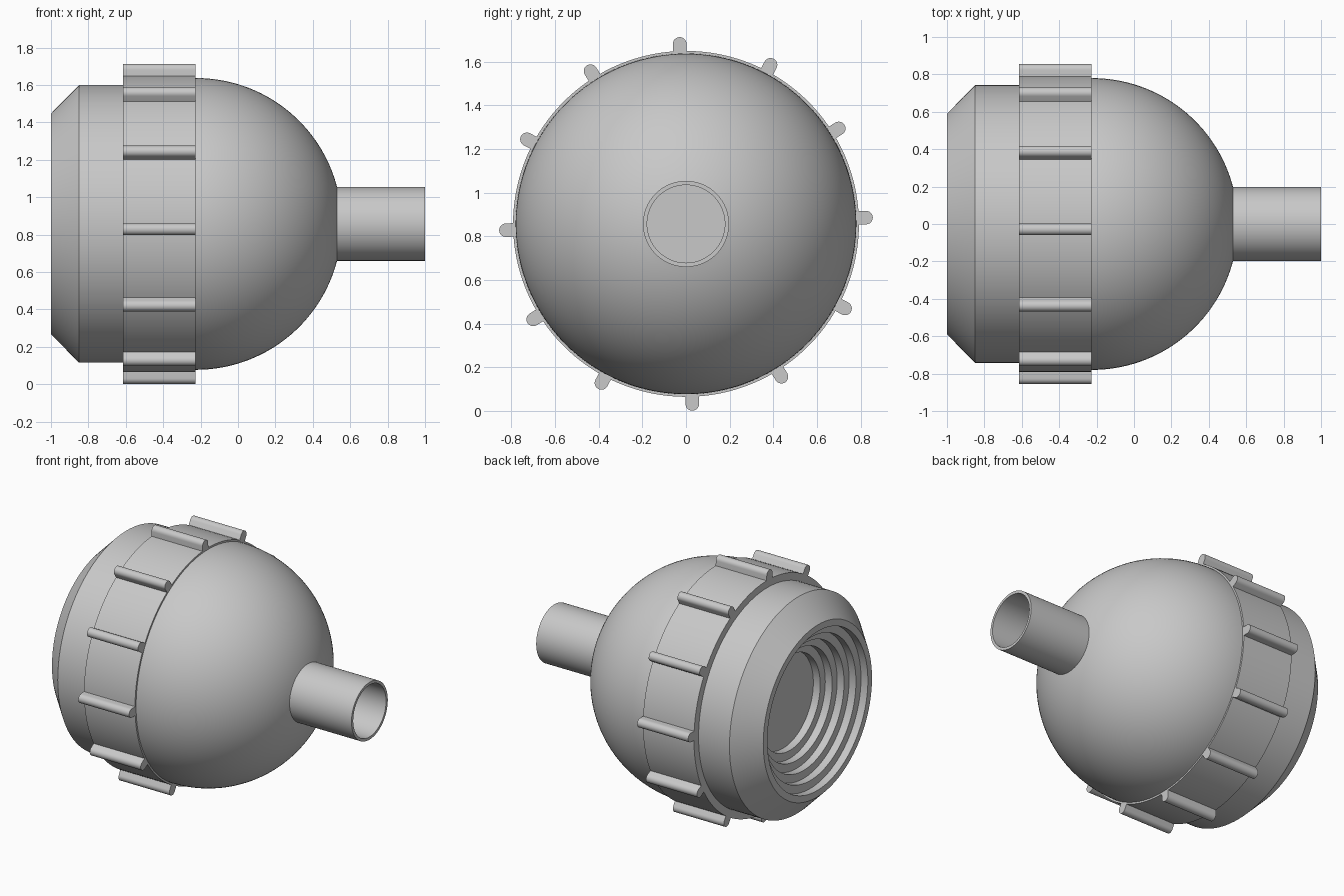
import bpy, bmesh, math
from mathutils import Matrix, Vector

cube = bpy.data.objects.get("Cube")
if cube:
    bpy.data.objects.remove(cube, do_unlink=True)

AXIS_Z = 0.857
SEGMENTS = 128

grey = bpy.data.materials.new("plain grey")
grey.use_nodes = True
colour = (0.58, 0.58, 0.58, 1)
grey.diffuse_color = colour
grey.node_tree.nodes["Principled BSDF"].inputs["Base Color"].default_value = colour


def finish(name, bm):
    """Turn a bmesh into a shaded object lying on the main axis."""
    mesh = bpy.data.meshes.new(name)
    bm.to_mesh(mesh)
    bm.free()
    mesh.materials.append(grey)
    obj = bpy.data.objects.new(name, mesh)
    obj.location.z = AXIS_Z
    bpy.context.collection.objects.link(obj)
    bpy.ops.object.select_all(action='DESELECT')
    obj.select_set(True)
    bpy.context.view_layer.objects.active = obj
    bpy.ops.object.shade_smooth_by_angle(angle=math.radians(25))
    return obj


def lathe(name, profile):
    """Revolve (x, radius) points around the x axis."""
    bm = bmesh.new()
    rings = []
    turns = [2 * math.pi * i / SEGMENTS for i in range(SEGMENTS)]
    for x, r in profile:
        if r == 0:
            rings.append([bm.verts.new((x, 0, 0))] * SEGMENTS)
        else:
            rings.append([bm.verts.new((x, r * math.cos(a), r * math.sin(a))) for a in turns])
    for a, b in zip(rings, rings[1:]):
        for i in range(SEGMENTS):
            j = (i + 1) % SEGMENTS
            corners = dict.fromkeys((a[i], a[j], b[j], b[i]))
            bm.faces.new(list(corners))
    return finish(name, bm)


# Socket: floor, concentric steps widening to the mouth, chamfer and outer wall
STEPS, TREAD, RISE, MOUTH = 5, 0.052, 0.055, 0.545
socket = [(-1 + TREAD * STEPS, 0)]
for i in range(STEPS, 0, -1):
    radius = MOUTH - RISE * (i - 1)
    socket += [(-1 + TREAD * i, radius), (-1 + TREAD * (i - 1), radius)]
socket += [(-1, 0.59), (-0.85, 0.742), (-0.59, 0.742)]
lathe("stepped_socket", socket)

# Grip collar
lathe("grip_collar", [(-0.615, 0.73), (-0.615, 0.792), (-0.228, 0.792), (-0.228, 0.77)])

# Dome, cut off where the outlet begins
DOME_R, DOME_X = 0.78, -0.225
end = math.acos(0.19 / DOME_R)
dome = [(-0.24, DOME_R)]
dome += [(DOME_X + DOME_R * math.sin(end * i / 32), DOME_R * math.cos(end * i / 32)) for i in range(33)]
lathe("dome", dome)

# Thin-walled outlet tube with a flat floor
lathe("outlet_tube", [(0.52, 0.197), (1, 0.197), (1, 0.178), (0.53, 0.178), (0.53, 0)])

# Round-tipped grip ribs around the collar
bm = bmesh.new()
HALF, TIP = 0.031, 0.825
arc = [math.pi * i / 12 for i in range(13)]
section = [(-HALF, 0.77)]
section += [(-HALF * math.cos(a), TIP + HALF * math.sin(a)) for a in arc]
section += [(HALF, 0.77)]
for k in range(12):
    turn = Matrix.Rotation(math.radians(2 + 30 * k), 3, 'X')
    face = bm.faces.new([bm.verts.new(turn @ Vector((-0.615, y, z))) for y, z in section])
    extruded = bmesh.ops.extrude_face_region(bm, geom=[face], use_keep_orig=True)
    new_verts = [g for g in extruded["geom"] if isinstance(g, bmesh.types.BMVert)]
    bmesh.ops.translate(bm, verts=new_verts, vec=(0.387, 0, 0))
bmesh.ops.recalc_face_normals(bm, faces=bm.faces)
finish("grip_ribs", bm)
